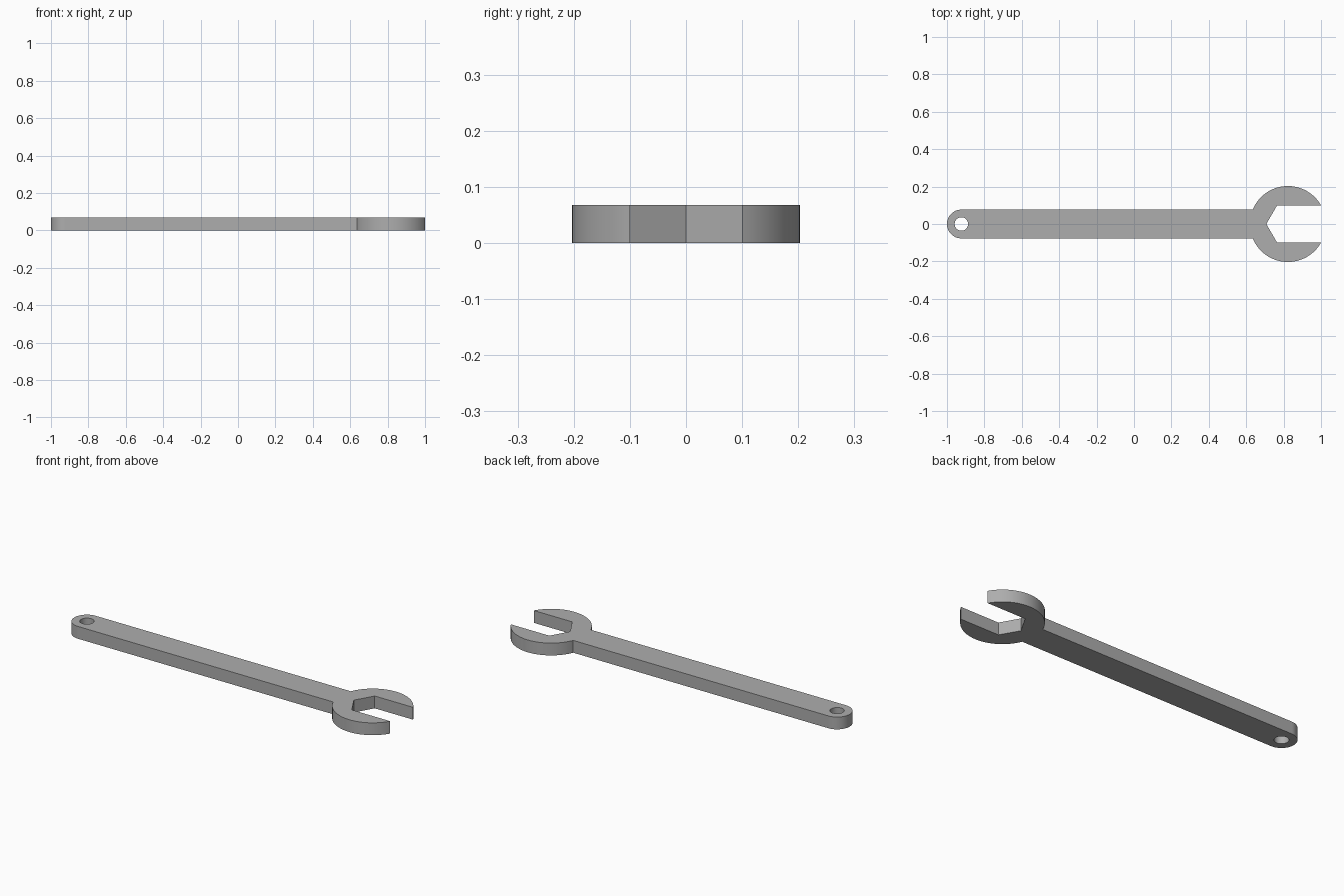
import bpy
import bmesh
from math import asin, cos, sin, pi, radians, sqrt

if "Cube" in bpy.data.objects:
    bpy.data.objects.remove(bpy.data.objects["Cube"])

THICK = 0.068
HEAD_X, HEAD_R = 0.823, 0.203
END_X, END_R, HOLE_R = -0.923, 0.077, 0.036
JAW = 0.1                      # half width of the jaw opening
HEX_R = JAW * 2 / sqrt(3)      # corner radius of the hexagonal seat


def arc(cx, radius, start, stop, steps):
    """Points along an arc centred on the x axis."""
    angles = [start + (stop - start) * i / steps for i in range(steps + 1)]
    return [(cx + radius * cos(a), radius * sin(a)) for a in angles]


# Outline: upper jaw, handle end, lower jaw, hexagonal seat
tip = asin(JAW / HEAD_R)
neck = pi - asin(END_R / HEAD_R)
upper = arc(HEAD_X, HEAD_R, tip, neck, 48)
handle_end = arc(END_X, END_R, pi / 2, 3 * pi / 2, 40)
lower = [(x, -y) for x, y in reversed(upper)]
seat = arc(HEAD_X, HEX_R, 4 * pi / 3, 2 * pi / 3, 2)
outline = upper + handle_end + lower + seat
hanging_hole = arc(END_X, HOLE_R, 0, 2 * pi, 40)[:-1]

# Fill the flat profile, leaving the hole open
bm = bmesh.new()
edges = []
for loop in (outline, hanging_hole):
    verts = [bm.verts.new((x, y, 0)) for x, y in loop]
    edges += [bm.edges.new((verts[i - 1], verts[i])) for i in range(len(verts))]
bmesh.ops.triangle_fill(bm, edges=edges, use_beauty=True, use_dissolve=False)

# Thicken the profile into a solid
result = bmesh.ops.extrude_face_region(bm, geom=bm.faces[:], use_keep_orig=True)
top = [v for v in result["geom"] if isinstance(v, bmesh.types.BMVert)]
bmesh.ops.translate(bm, vec=(0, 0, THICK), verts=top)
bmesh.ops.recalc_face_normals(bm, faces=bm.faces[:])

mesh = bpy.data.meshes.new("wrench")
bm.to_mesh(mesh)
bm.free()
wrench = bpy.data.objects.new("wrench", mesh)
bpy.context.collection.objects.link(wrench)

# Plain grey steel
steel = bpy.data.materials.new("grey steel")
steel.use_nodes = True
color = (0.42, 0.42, 0.42, 1)
steel.diffuse_color = color
steel.node_tree.nodes["Principled BSDF"].inputs["Base Color"].default_value = color
mesh.materials.append(steel)

# Smooth curved walls, keep the corners crisp
bpy.ops.object.select_all(action="DESELECT")
wrench.select_set(True)
bpy.context.view_layer.objects.active = wrench
bpy.ops.object.shade_smooth_by_angle(angle=radians(25))
